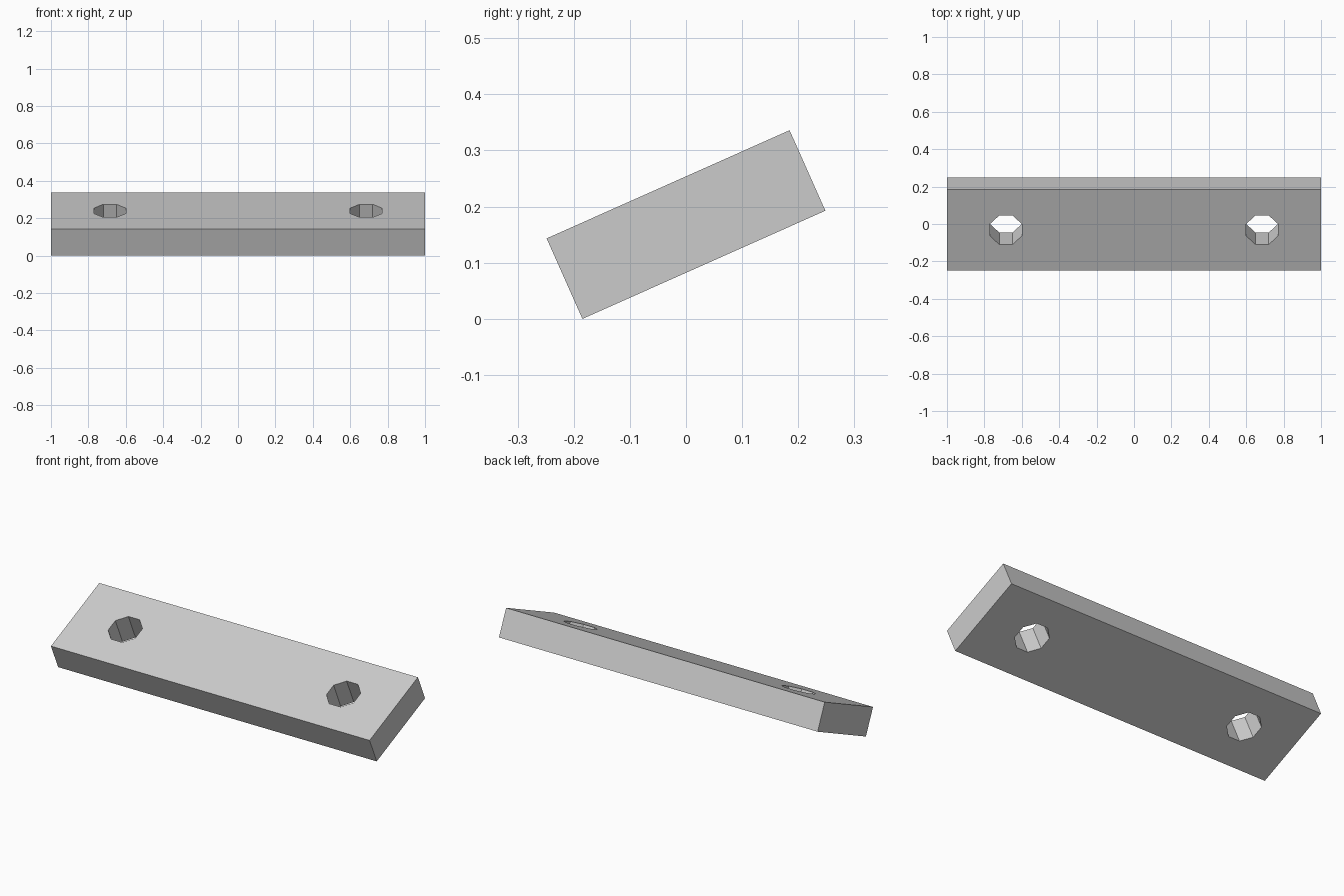
import bpy
from math import radians, cos

if "Cube" in bpy.data.objects:
    bpy.data.objects.remove(bpy.data.objects["Cube"], do_unlink=True)

LENGTH, DEPTH, THICK = 2.0, 0.474, 0.157
TILT = radians(24)
HOLE_X, HOLE_FLATS = 0.685, 0.17

grey = bpy.data.materials.new("plain grey")
grey.use_nodes = True
colour = (0.6, 0.6, 0.6, 1)
grey.diffuse_color = colour
grey.node_tree.nodes["Principled BSDF"].inputs["Base Color"].default_value = colour

# Flat plate
bpy.ops.mesh.primitive_cube_add(size=1)
plate = bpy.context.object
plate.name = "mounting_plate"
plate.scale = (LENGTH, DEPTH, THICK)
bpy.ops.object.transform_apply(scale=True)
plate.data.materials.append(grey)

# Octagonal through holes, flats parallel to the plate edges
for side in (-1, 1):
    bpy.ops.mesh.primitive_cylinder_add(
        vertices=8, radius=HOLE_FLATS / 2 / cos(radians(22.5)), depth=THICK * 2,
        location=(side * HOLE_X, 0, 0), rotation=(0, 0, radians(22.5)))
    cutter = bpy.context.object
    cutter.name = "hole_cutter"
    cutter.hide_render = True
    cutter.data.materials.append(grey)
    bpy.context.view_layer.objects.active = plate
    cut = plate.modifiers.new("hole", "BOOLEAN")
    cut.operation = "DIFFERENCE"
    cut.solver = "EXACT"
    cut.object = cutter
    bpy.ops.object.modifier_apply(modifier=cut.name)
    bpy.data.objects.remove(cutter, do_unlink=True)

# Lean the plate back with its lowest edge on the ground
plate.rotation_euler.x = TILT
plate.location.z = 0.168
